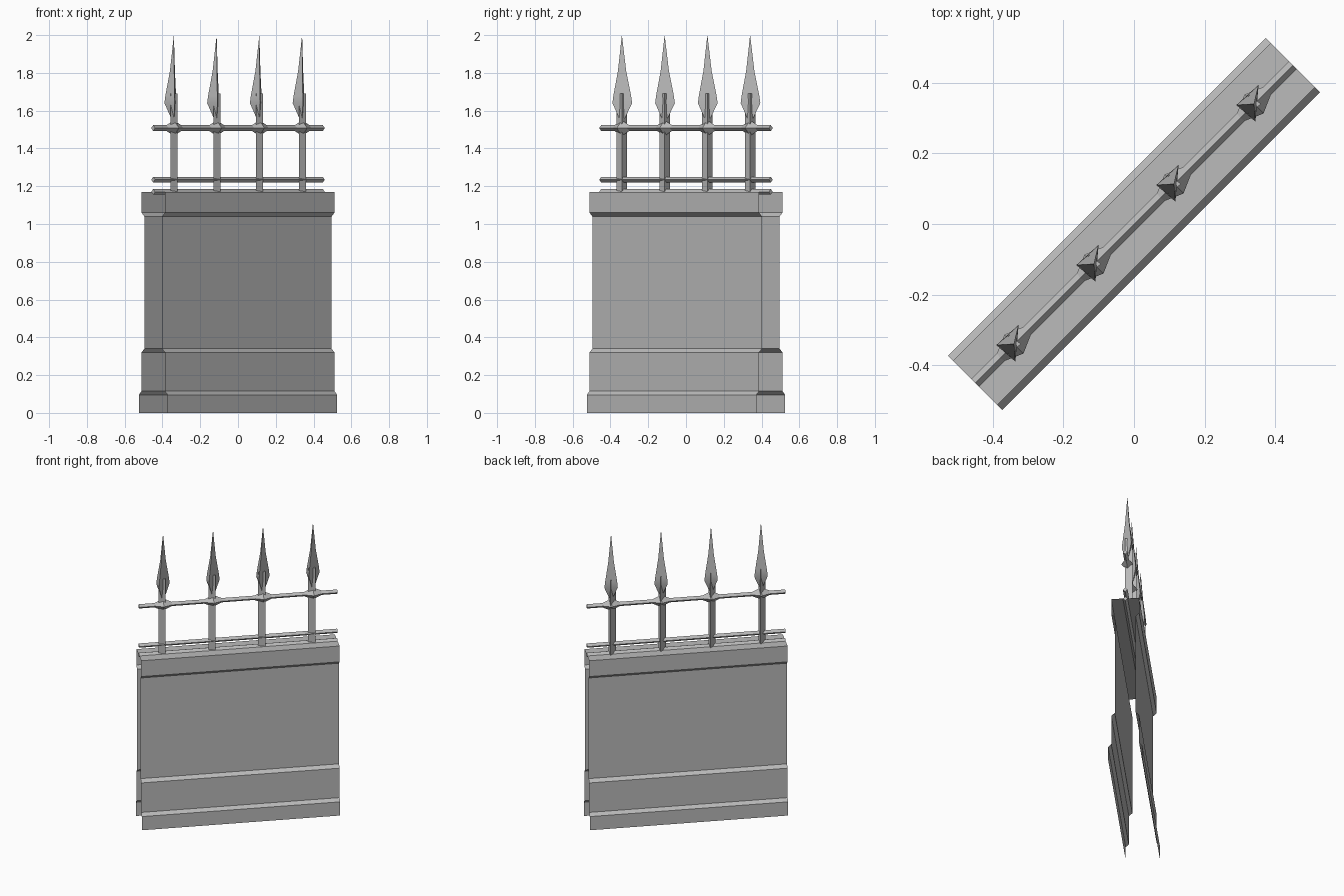
import bpy, bmesh, math
from mathutils import Vector

cube = bpy.data.objects.get("Cube")
if cube:
    bpy.data.objects.remove(cube, do_unlink=True)

# One weathered grey for masonry and ironwork
grey = bpy.data.materials.new("weathered grey")
grey.use_nodes = True
colour = (0.5, 0.5, 0.5, 1)
grey.diffuse_color = colour
grey.node_tree.nodes["Principled BSDF"].inputs["Base Color"].default_value = colour

ALONG = Vector((1, 1, 0)).normalized()    # length of the wall
ACROSS = Vector((-1, 1, 0)).normalized()  # thickness of the wall
UP = Vector((0, 0, 1))
HALF = 0.635


def at(u, v, z):
    return ALONG * u + ACROSS * v + UP * z


def loft(name, rings, solid=True):
    """Skin a row of point rings; an open sheet when not solid."""
    bm = bmesh.new()
    rows = [[bm.verts.new(p) for p in ring] for ring in rings]
    n = len(rows[0])
    for a, b in zip(rows, rows[1:]):
        for i in range(n if solid else n - 1):
            j = (i + 1) % n
            bm.faces.new((a[i], b[i], b[j], a[j]))
    if solid:
        bm.faces.new(rows[0])
        bm.faces.new(rows[-1])
        bmesh.ops.remove_doubles(bm, verts=bm.verts, dist=0.0002)
        bmesh.ops.recalc_face_normals(bm, faces=bm.faces)
    mesh = bpy.data.meshes.new(name)
    bm.to_mesh(mesh)
    bm.free()
    mesh.materials.append(grey)
    obj = bpy.data.objects.new(name, mesh)
    bpy.context.collection.objects.link(obj)
    return obj


# Wall: moulded profile with open ends and an open underside
side = [(0.108, 0), (0.108, 0.095), (0.088, 0.115), (0.088, 0.32), (0.066, 0.34),
        (0.066, 1.04), (0.088, 1.06), (0.088, 1.17)]
profile = [(-v, z) for v, z in side] + side[::-1]
loft("wall", [[at(u, v, z) for v, z in profile] for u in (-HALF, HALF)], solid=False)


# Rails: diamond bars running the whole length
def diamond(u, r, z, tall=1.0):
    return [at(u, r, z), at(u, 0, z + r * tall), at(u, -r, z), at(u, 0, z - r * tall)]


for name, z in (("bottom_rail", 1.17), ("middle_rail", 1.235), ("top_rail", 1.508)):
    loft(name, [diamond(u, 0.015, z) for u in (-HALF, HALF)])

# Pickets: three-sided shaft, collar on the top rail, three-sided spearhead
shaft_plan = [(0.02, 0), (-0.017, 0.028), (-0.017, -0.028)]
spear_plan = [(-0.05, -0.003), (0.013, 0.054), (0.004, -0.05)]
spear_steps = [(1.56, 0.3), (1.64, 1), (1.68, 0.9), (1.81, 0.42), (2.0, 0.003)]

for k in range(4):
    u = (k - 1.5) * 0.32
    foot = at(u, 0, 0)

    def ring(plan, z, s=1.0):
        return [foot + Vector((x * s, y * s, z)) for x, y in plan]

    loft(f"picket_shaft_{k + 1}", [ring(shaft_plan, z) for z in (1.17, 1.69)])
    loft(f"collar_{k + 1}", [diamond(u + d, r, 1.508, 1.1)
                             for d, r in ((-0.055, 0.014), (0, 0.038), (0.055, 0.014))])
    spear = loft(f"spearhead_{k + 1}", [ring(spear_plan, z, s) for z, s in spear_steps])
    bpy.ops.object.select_all(action="DESELECT")
    spear.select_set(True)
    bpy.context.view_layer.objects.active = spear
    bpy.ops.object.shade_smooth_by_angle(angle=math.radians(35))
